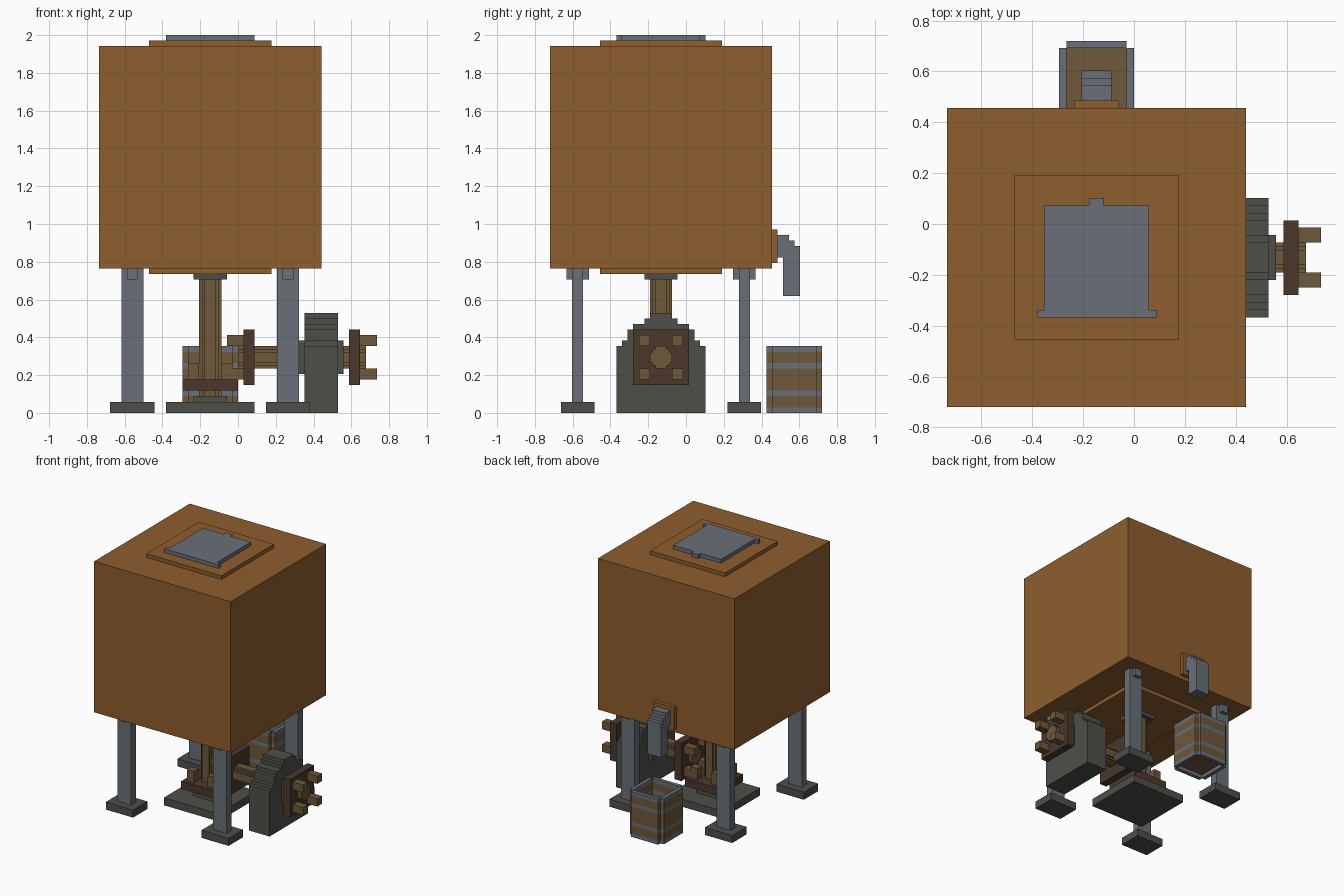
import bpy
import bmesh
from mathutils import Vector

cube = bpy.data.objects.get("Cube")
if cube:
    bpy.data.objects.remove(cube, do_unlink=True)

# Everything is laid out in whole units around the central column
UNIT = 1 / 34
ORIGIN = Vector((-5, -4.5, 0))


def material(name, *rgb):
    mat = bpy.data.materials.new(name)
    mat.use_nodes = True
    mat.diffuse_color = (*rgb, 1)
    mat.node_tree.nodes["Principled BSDF"].inputs["Base Color"].default_value = (*rgb, 1)
    return mat


copper = material("copper_brown", .27, .112, .026)
steel = material("steel_grey", .14, .16, .18)
stone = material("dark_stone", .077, .077, .066)
wood = material("wood", .156, .098, .042)
dark_wood = material("dark_wood", .07, .039, .024)


def add_prism(bm, points, axis, low, high, index=0):
    """Extrude a flat outline along x or z."""
    def place(h, a, b):
        co = Vector((h, a, b)) if axis == "x" else Vector((a, b, h))
        return bm.verts.new((co + ORIGIN) * UNIT)
    ends = [[place(h, a, b) for a, b in points] for h in (low, high)]
    faces = [bm.faces.new(end) for end in ends]
    for i in range(len(points)):
        j = (i + 1) % len(points)
        faces.append(bm.faces.new((ends[0][i], ends[0][j], ends[1][j], ends[1][i])))
    for face in faces:
        face.material_index = index


def add_box(bm, x, y, z, index=0):
    outline = [(x[0], y[0]), (x[1], y[0]), (x[1], y[1]), (x[0], y[1])]
    add_prism(bm, outline, "z", *z, index)


def finish(name, bm, *mats):
    bmesh.ops.recalc_face_normals(bm, faces=bm.faces)
    mesh = bpy.data.meshes.new(name)
    bm.to_mesh(mesh)
    bm.free()
    for mat in mats:
        mesh.materials.append(mat)
    bpy.context.collection.objects.link(bpy.data.objects.new(name, mesh))


def box(name, x, y, z, mat):
    bm = bmesh.new()
    add_box(bm, x, y, z)
    finish(name, bm, mat)


def prism(name, points, axis, low, high, mat):
    bm = bmesh.new()
    add_prism(bm, points, axis, low, high)
    finish(name, bm, mat)


def around(center, half):
    return center - half, center + half


def square(half):
    return (-half, half), (-half, half)


# Tank with raised panels above and below, and a hatch on top
box("tank", *square(20), (26, 66), copper)
box("tank_top_panel", *square(11), (66, 67), copper)
box("tank_bottom_panel", *square(11), (25, 26), copper)
hatch_half = [(8, -8), (8, -7), (7, -7), (7, 7), (1, 7), (1, 8)]
prism("hatch", hatch_half + [(-x, y) for x, y in reversed(hatch_half)], "z", 67, 68, steel)

# Four legs with brackets and footings
for side, x in (("right", -14), ("left", 14)):
    for end, y in (("front", -15), ("back", 15)):
        tag = f"{end}_{side}"
        box(f"{tag}_leg", around(x, 2), around(y, 1), (2, 26), steel)
        box(f"{tag}_leg_bracket", around(x, 1), around(y, 2), (24, 26), steel)
        box(f"{tag}_foot", around(x, 4), around(y, 3), (0, 2), stone)

# Rounded-off cross section shared by the column and the drive shaft
corner = [(2, 1), (1.5, 1), (1.5, 1.5), (1, 1.5), (1, 2)]
rod = []
for turn in range(4):
    rod += corner
    corner = [(-b, a) for a, b in corner]
shaft_height = 10

# Central column
box("column_base", *square(8), (0, 2), stone)
box("column_lower_collar", *square(3), (2, 3), stone)
box("column_upper_collar", *square(3), (24, 25), stone)
prism("column", rod, "z", 3, 24, wood)


def gear(name, axis, plate, pegs, lift):
    """Square plate with four pegs near its corners."""
    def rect(a, b, half):
        return [(a + s * half, b + lift + t * half)
                for s, t in ((-1, -1), (1, -1), (1, 1), (-1, 1))]
    prism(f"{name}_plate", rect(0, 0, 5), axis, *plate, dark_wood)
    bm = bmesh.new()
    for a in (-3, 3):
        for b in (-3, 3):
            add_prism(bm, rect(a, b, 1), axis, *pegs)
    finish(f"{name}_pegs", bm, wood)


gear("column_gear", "z", (4, 6), (6, 9), 0)
gear("inner_shaft_gear", "x", (6, 8), (3, 6), shaft_height)
gear("outer_shaft_gear", "x", (25, 27), (27, 30), shaft_height)

# Drive shaft running through a stepped stone housing
prism("drive_shaft", [(a, b + shaft_height) for a, b in rod], "x", 5, 28, wood)
box("shaft_hub", (16, 24), (-3, 3), around(shaft_height, 3), stone)
profile = [(8, 0)]
for half, top, narrower in ((8, 12, 7), (7, 13, 6), (6, 15, 5),
                            (5, 16, 3), (3, 17, 2)):
    profile += [(half, top), (narrower, top)]
profile.append((2, 18))
prism("shaft_housing", profile + [(-y, z) for y, z in reversed(profile)],
      "x", 17, 23, stone)

# Outlet spout at the back
box("spout_mount", (-3, 3), (20, 21), (27, 33), copper)
spout = [(21, 28), (21, 32), (23, 32), (23, 31), (24, 31),
         (24, 30), (25, 30), (25, 21), (22, 21), (22, 28)]
prism("spout", spout, "x", -2, 2, steel)

# Open barrel: wood staves alternating with steel bands, corners notched
bm = bmesh.new()
barrel_y = 24
levels = [0, 1, 3, 4, 8, 9, 11, 12]
for i, layer in enumerate(zip(levels, levels[1:])):
    for s in (-4.5, 4.5):
        add_box(bm, around(s, .5), around(barrel_y, 4), layer, i % 2)
        add_box(bm, (-4, 4), around(barrel_y + s, .5), layer, i % 2)
finish("barrel_walls", bm, steel, wood)
box("barrel_floor", (-4, 4), around(barrel_y, 4), (1, 2), wood)
